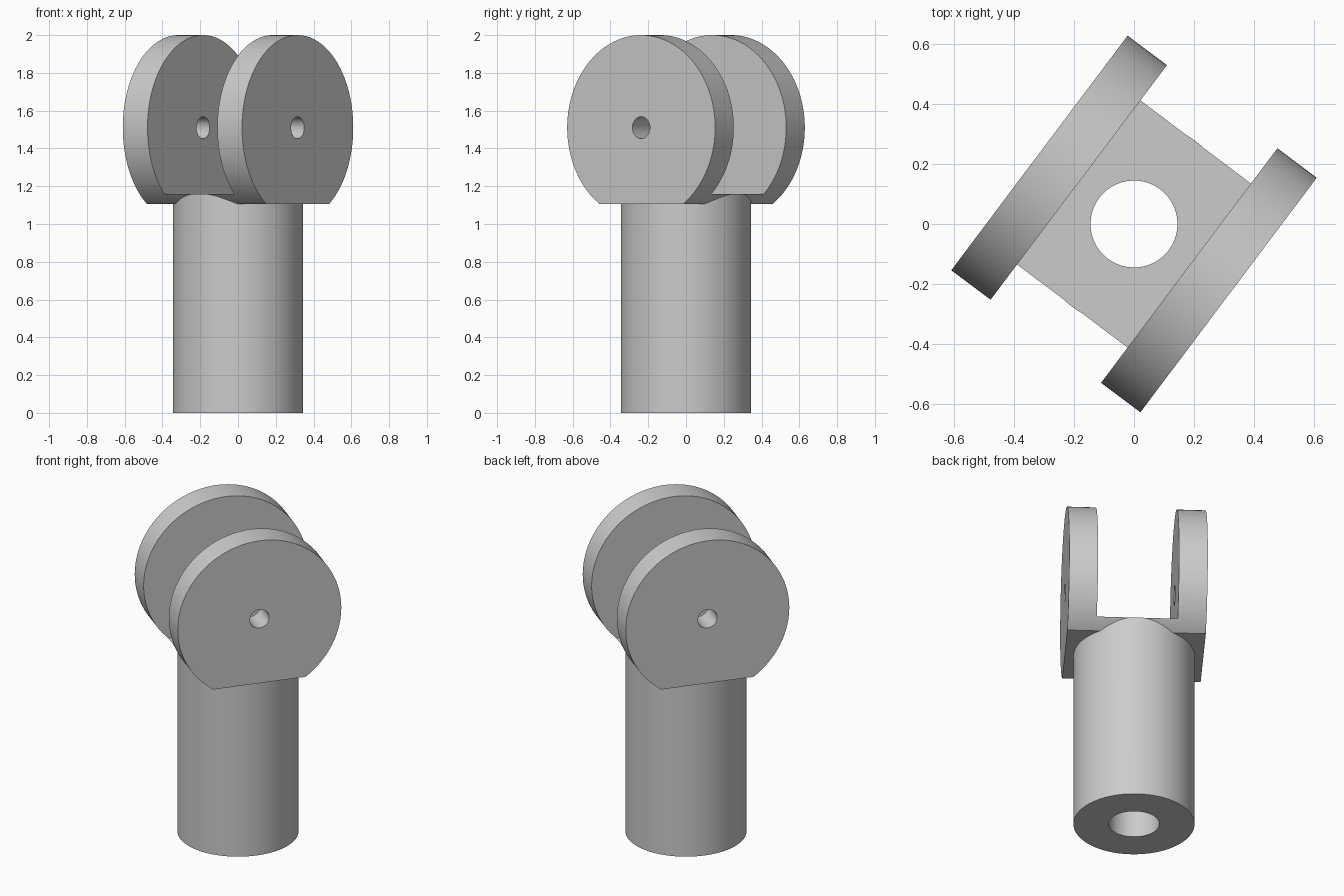
import bpy
from math import radians

cube = bpy.data.objects.get("Cube")
if cube:
    bpy.data.objects.remove(cube, do_unlink=True)

SHAFT_R, BORE_R, PIN_R = 0.345, 0.145, 0.058
HEAD_R, HEAD_Z, HEAD_W = 0.49, 1.51, 0.79   # rounded clevis head
SLOT_W, SLOT_Z, FLAT_Z = 0.462, 1.16, 1.105

grey = bpy.data.materials.new("light grey metal")
grey.use_nodes = True
colour = (0.6, 0.6, 0.6, 1)
grey.diffuse_color = colour
grey.node_tree.nodes["Principled BSDF"].inputs["Base Color"].default_value = colour


def cylinder(name, radius, length, centre, along_x=False, sides=128):
    bpy.ops.mesh.primitive_cylinder_add(
        vertices=sides, radius=radius, depth=length, location=centre,
        rotation=(0, radians(90) if along_x else 0, 0))
    bpy.context.object.name = name
    return bpy.context.object


def box(name, size, centre):
    bpy.ops.mesh.primitive_cube_add(size=1, location=centre)
    obj = bpy.context.object
    obj.name, obj.scale = name, size
    return obj


def combine(target, tool, operation):
    """Apply a boolean and discard its tool."""
    tool.hide_render = True
    mod = target.modifiers.new(operation.lower(), "BOOLEAN")
    mod.operation, mod.object, mod.solver = operation, tool, "EXACT"
    bpy.context.view_layer.objects.active = target
    bpy.ops.object.modifier_apply(modifier=mod.name)
    bpy.data.objects.remove(tool, do_unlink=True)


# Wide disc with a flat underside
fork = cylinder("clevis_fork", HEAD_R, HEAD_W, (0, 0, HEAD_Z), True)
combine(fork, box("flat_cutter", (2, 2, 1), (0, 0, FLAT_Z - 0.5)), "DIFFERENCE")

# Shaft running up into the head
combine(fork, cylinder("shaft", SHAFT_R, 1.3, (0, 0, 0.65)), "UNION")

# Slot between the cheeks, bore up the shaft, and cross pin hole
combine(fork, box("slot_cutter", (SLOT_W, 2, 1), (0, 0, SLOT_Z + 0.5)), "DIFFERENCE")
combine(fork, cylinder("bore_cutter", BORE_R, 1.5, (0, 0, 0.65), sides=96), "DIFFERENCE")
combine(fork, cylinder("pin_cutter", PIN_R, 2, (0, 0, HEAD_Z), True, 48), "DIFFERENCE")

# Turn the head about the shaft axis
bpy.ops.object.select_all(action="DESELECT")
fork.select_set(True)
bpy.context.view_layer.objects.active = fork
bpy.ops.object.transform_apply(location=True, rotation=True, scale=True)
fork.rotation_euler = (0, 0, radians(-36.93))
bpy.ops.object.transform_apply(location=False, rotation=True, scale=False)

fork.data.materials.clear()
fork.data.materials.append(grey)
bpy.ops.object.shade_smooth_by_angle(angle=radians(30))
